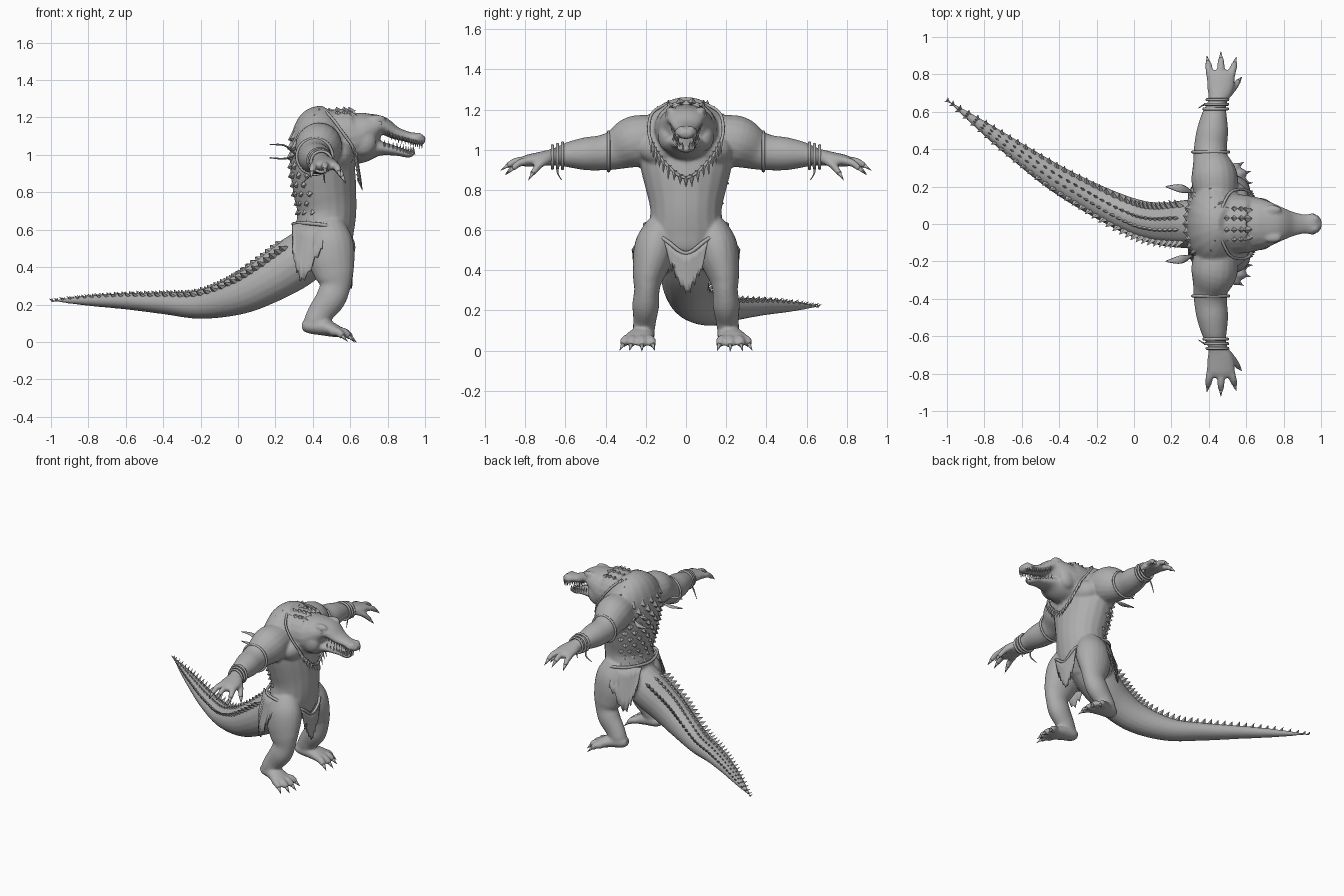
import bpy, bmesh, math, random
from mathutils import Vector

random.seed(4)
X, Y, Z = Vector((1, 0, 0)), Vector((0, 1, 0)), Vector((0, 0, 1))
SIDES = (("left", 1), ("right", -1))

cube = bpy.data.objects.get("Cube")
if cube:
    bpy.data.objects.remove(cube)

clay = bpy.data.materials.new("plain_grey")
clay.use_nodes = True
clay.diffuse_color = (.42, .42, .42, 1)
clay.node_tree.nodes["Principled BSDF"].inputs["Base Color"].default_value = clay.diffuse_color


def finish(name, bm, smooth=True):
    bmesh.ops.recalc_face_normals(bm, faces=bm.faces[:])
    mesh = bpy.data.meshes.new(name)
    for face in bm.faces:
        face.smooth = smooth
    bm.to_mesh(mesh)
    bm.free()
    mesh.materials.append(clay)
    ob = bpy.data.objects.new(name, mesh)
    bpy.context.collection.objects.link(ob)
    return ob


def spline(pts, steps=5, closed=False):
    """Smooth curve through points; extra values such as radii are blended too."""
    n, out = len(pts), []
    pick = (lambda i: pts[i % n]) if closed else (lambda i: pts[min(max(i, 0), n - 1)])
    for i in range(n if closed else n - 1):
        for k in range(steps):
            t = k / steps
            out.append([b + t / 2 * (c - a + t * (2*a - 5*b + 4*c - d + t * (3*(b - c) + d - a)))
                        for a, b, c, d in zip(*(pick(i + j) for j in (-1, 0, 1, 2)))])
    return out if closed else out + [list(pts[-1])]


def frames(pts, hint, steps=5, closed=False):
    """Yield centre, tangent, two cross directions and two radii along a path."""
    path = spline(pts, steps, closed)
    n, result = len(path), []
    for i, (x, y, z, a, b) in enumerate(path):
        after = path[(i + 1) % n] if closed else path[min(i + 1, n - 1)]
        before = path[i - 1] if closed else path[max(i - 1, 0)]
        t = (Vector(after[:3]) - Vector(before[:3])).normalized()
        u = (hint - t * hint.dot(t)).normalized()
        result.append((Vector((x, y, z)), t, u, t.cross(u), max(a, .002), max(b, .002)))
    return result


def tube(name, pts, hint=Y, n=20, steps=5, closed=False):
    bm = bmesh.new()
    rings = []
    for p, t, u, v, a, b in frames(pts, hint, steps, closed):
        angles = [math.tau * k / n for k in range(n)]
        rings.append([bm.verts.new(p + u * a * math.cos(g) + v * b * math.sin(g)) for g in angles])
    pairs = list(zip(rings, rings[1:])) + ([(rings[-1], rings[0])] if closed else [])
    for lo, hi in pairs:
        for k in range(n):
            bm.faces.new((lo[k], lo[(k + 1) % n], hi[(k + 1) % n], hi[k]))
    if not closed:
        bm.faces.new(rings[0])
        bm.faces.new(rings[-1])
    return finish(name, bm)


def ball(name, loc, size):
    bm = bmesh.new()
    bmesh.ops.create_uvsphere(bm, u_segments=20, v_segments=12, radius=1)
    bmesh.ops.scale(bm, vec=size, verts=bm.verts[:])
    bmesh.ops.translate(bm, vec=loc, verts=bm.verts[:])
    return finish(name, bm)


def spike(bm, p, up, fwd, width, length, height, lean=0):
    """Four sided thorn standing on a surface."""
    side = up.cross(fwd).normalized()
    base = p - up * .008
    ring = [bm.verts.new(base + d) for d in (fwd*length, side*width, -fwd*length, -side*width)]
    tip = bm.verts.new(p + up * height + fwd * lean)
    for k in range(4):
        bm.faces.new((ring[k], ring[(k + 1) % 4], tip))
    bm.faces.new(ring)


def mirror(pts, s):
    return [(p[0], p[1] * s) + tuple(p[2:]) for p in pts]


def loop(name, half, r, hint):
    """Symmetric cord from a half path that starts and ends on the middle plane."""
    pts = [tuple(p) + (r, r) for p in half + mirror(half[1:-1], -1)[::-1]]
    tube(name, pts, hint, 8, 5, True)
    return pts


def cloth(name, top, bottom, cols=14):
    """Hanging sheet with a torn lower edge."""
    bm = bmesh.new()
    a, b = spline(top, cols // (len(top) - 1)), spline(bottom, cols // (len(bottom) - 1))
    rows = []
    for i, (p, q) in enumerate(zip(a, b)):
        p, q = Vector(p), Vector(q)
        q.z += random.uniform(.02, .05) * (i % 2)
        rows.append([bm.verts.new(p.lerp(q, k / 4)) for k in range(5)])
    for l, r in zip(rows, rows[1:]):
        for k in range(4):
            bm.faces.new((l[k], l[k + 1], r[k + 1], r[k]))
    ob = finish(name, bm)
    ob.modifiers.new("thickness", "SOLIDIFY").thickness = .008


# Body masses: x, y, z, then the two cross radii
torso = [(.46, 0, .42, .07, .07), (.46, 0, .5, .15, .14), (.465, 0, .6, .185, .155),
         (.475, 0, .7, .178, .158), (.465, 0, .8, .2, .168), (.455, 0, .9, .225, .172),
         (.445, 0, 1, .24, .168), (.44, 0, 1.1, .235, .152), (.47, 0, 1.18, .17, .125),
         (.5, 0, 1.23, .08, .06)]
skull = [(.42, 0, 1.08, .17, .15), (.55, 0, 1.1, .16, .147), (.63, 0, 1.1, .15, .143),
         (.7, 0, 1.135, .13, .1), (.77, 0, 1.155, .1, .052), (.84, 0, 1.118, .07, .035),
         (.91, 0, 1.096, .052, .028), (.96, 0, 1.085, .057, .032), (1, 0, 1.075, .03, .02)]
jaw = [(.58, 0, 1.04, .12, .1), (.68, 0, 1.035, .11, .075), (.76, 0, 1.035, .08, .04),
       (.85, 0, 1.02, .052, .025), (.91, 0, 1.004, .042, .019), (.94, 0, 1.005, .02, .01)]
tail = [(.44, 0, .52, .12, .13), (.3, 0, .42, .13, .14), (.15, 0, .325, .115, .125),
        (0, .035, .25, .1, .105), (-.2, .125, .2, .085, .077), (-.4, .235, .207, .073, .058),
        (-.6, .37, .217, .055, .043), (-.8, .515, .22, .033, .027), (-.99, .655, .22, .004, .004)]
arm = [(.44, .13, 1.06, .11, .11), (.43, .25, 1.04, .125, .13), (.41, .35, 1, .094, .1),
       (.41, .42, .985, .088, .088), (.42, .5, .98, .084, .082), (.43, .58, .975, .068, .065),
       (.445, .65, .965, .05, .044), (.46, .72, .955, .07, .036), (.465, .79, .945, .075, .03),
       (.465, .82, .94, .06, .02)]
leg = [(.47, .12, .62, .08, .1), (.49, .15, .53, .102, .125), (.5, .172, .44, .095, .125),
       (.515, .19, .36, .075, .105), (.52, .195, .3, .063, .083), (.495, .2, .23, .067, .08),
       (.445, .205, .16, .058, .07), (.415, .21, .1, .053, .065), (.41, .21, .07, .04, .05)]
foot = [(.345, .2, .085, .03, .025), (.38, .205, .085, .05, .04), (.45, .215, .08, .06, .045),
        (.52, .235, .06, .075, .035), (.56, .24, .045, .065, .02)]

parts = [tube("torso", torso), tube("skull", skull), tube("jaw", jaw), tube("tail", tail)]
claws = bmesh.new()
for tag, s in SIDES:
    parts += [tube("arm", mirror(arm, s), X), tube("leg", mirror(leg, s)), tube("foot", mirror(foot, s))]
    for loc, size in (((.53, .11, 1), (.09, .12, .085)), ((.74, .075, 1.192), (.05, .026, .022)),
                      ((.67, .095, 1.07), (.07, .045, .075)), ((.965, .026, 1.105), (.025, .018, .013)),
                      ((.4, .11, .5), (.1, .1, .11))):
        parts.append(ball("muscle", (loc[0], loc[1] * s, loc[2]), size))
    # Fingers and toes: root, tip
    digits = [((.41, .78, .945), (.395, .87, .905)), ((.465, .79, .945), (.465, .89, .92)),
              ((.515, .78, .945), (.54, .865, .905)), ((.5, .69, .95), (.56, .765, .88)),
              ((.53, .19, .055), (.595, .165, .028)), ((.53, .22, .055), (.605, .22, .025)),
              ((.53, .26, .055), (.595, .275, .028)), ((.5, .28, .055), (.56, .315, .03))]
    for i, (root, tip) in enumerate(digits):
        a, b = (Vector(p) * 1 for p in (root, tip))
        a.y, b.y = a.y * s, b.y * s
        mid = a.lerp(b, .55) + Z * .012
        r = .021 if i < 4 else .026
        pts = [(*a, r, r), (*mid, r, r * .9), (*b, r * .7, r * .7)]
        parts.append(tube("digit", pts, X if i < 4 else Y, 12))
        out = ((b - mid).normalized() - Z * .15).normalized()
        spike(claws, b, out, out.orthogonal().normalized(), .014, .014, .045)
finish("claws", claws)

# Fuse the masses into one skin
bpy.ops.object.select_all(action="DESELECT")
for ob in parts:
    ob.select_set(True)
bpy.context.view_layer.objects.active = parts[0]
bpy.ops.object.join()
body = parts[0]
body.name = "body"
skin = body.modifiers.new("fuse", "REMESH")
skin.mode, skin.voxel_size, skin.use_smooth_shade = "VOXEL", .009, True
soft = body.modifiers.new("soften", "SMOOTH")
soft.factor, soft.iterations = .5, 4

# Tail thorns: tall outer rows with low scutes between
thorns = bmesh.new()
for i, (p, t, u, v, a, b) in enumerate(frames(tail, Y, 5)):
    if i < 5:
        continue
    v = v if v.z > 0 else -v
    for deg, high in ((-48, 1), (48, 1), (-14, .4), (14, .4)):
        g = math.radians(deg)
        spot = p + u * a * math.sin(g) + v * b * math.cos(g)
        out = (u * math.sin(g) + v * math.cos(g)).normalized()
        big = .4 + a * 6
        spike(thorns, spot, out, t, .012 * big, .026 * big, .04 * high * big, .018)
finish("tail_thorns", thorns, False)

# Overlapping scales down the back and over the crown
scales = bmesh.new()
for i, (x, y, z, a, b) in enumerate(spline(torso, 2)):
    if z < .62 or z > 1.21:
        continue
    for k in range(-3, 4):
        g = math.radians(20 * k + 10 * (i % 2))
        spot = Vector((x - b * math.cos(g), a * math.sin(g), z))
        out = Vector((-math.cos(g) / b, math.sin(g) / a, 0)).normalized()
        big = .6 + (z - .6) * .8
        spike(scales, spot, out, -Z, .036 * big, .036 * big, .02 * big, .02)
for p, t, u, v, a, b in frames(skull, Y, 4)[2:11]:
    v = v if v.z > 0 else -v
    for g in (-.55, -.2, .2, .55):
        spot = p + u * a * math.sin(g) + v * b * math.cos(g)
        spike(scales, spot, (v + u * g).normalized(), -t, .022, .024, .014, .012)
finish("back_scales", scales, False)

# Teeth and eyes
teeth = bmesh.new()
for pts, up, start in ((skull, -Z, .79), (jaw, Z, .77)):
    for x, y, z, a, b in spline(pts, 4):
        if start < x < .99:
            for s in (1, -1):
                spot = Vector((x, s * a * .85, z)) + up * b * .5
                spike(teeth, spot, up, X, .008, .008, random.uniform(.026, .038))
finish("teeth", teeth, False)
for tag, s in SIDES:
    ball(tag + "_eye", (.755, .092 * s, 1.166), (.016, .012, .014))

# Tooth necklace
neck = [(.65, 0, .86), (.638, .11, .94), (.62, .17, 1.03), (.56, .185, 1.12),
        (.5, .15, 1.2), (.45, 0, 1.25)]
cord = loop("neck_cord", neck, .008, Vector((.85, 0, .5)))
fangs = bmesh.new()
for x, y, z, a, b in spline(cord, 4, True):
    if z < 1.04:
        down = Vector((.3, y * .6, -1)).normalized()
        spike(fangs, Vector((x, y, z)), down, X, .013, .012, random.uniform(.045, .075))
finish("necklace_fangs", fangs, False)

# Belt and torn loincloth
loop("belt", [(.615, 0, .485), (.605, .1, .55), (.5, .2, .615), (.36, .172, .635), (.295, 0, .63)], .01, Z)
cloth("front_loincloth", [(.608, -.11, .55), (.622, 0, .485), (.608, .11, .55)],
      [(.61, -.07, .39), (.61, .01, .28), (.61, .08, .4)])
for tag, s in SIDES:
    cloth(tag + "_hip_cloth", mirror([(.29, .11, .63), (.37, .18, .635), (.46, .2, .62)], s),
          mirror([(.29, .17, .47), (.34, .235, .32), (.45, .272, .5)], s))

# Arm bands, wrist wraps, loose strings and feathers
for tag, s in SIDES:
    for i, (x, y, z, r) in enumerate([(.41, .385, .992, .097), (.437, .615, .97, .064),
                                      (.441, .64, .967, .06), (.446, .665, .964, .056)]):
        ring = [(x + r * math.cos(g), y * s, z + r * math.sin(g), .008, .008)
                for g in (math.tau * k / 8 for k in range(8))]
        tube(tag + ("_wrist_wrap" if i else "_arm_band"), ring, Y, 8, 4, True)
    for dx in (-.05, .03):
        string = [(.44 + dx, .63, .93, .005, .005), (.43 + dx, .64, .89, .005, .005),
                  (.42 + dx * 1.5, .62, .85, .002, .002)]
        tube(tag + "_wrist_string", mirror(string, s), X, 6)
    for drop in (.04, -.03):
        quill = [(.31, .17, 1, .005, .004), (.25, .19, 1.01 + drop, .022, .005),
                 (.17, .2, 1.015 + drop, .003, .003)]
        tube(tag + "_feather", mirror(quill, s), Y, 8)
